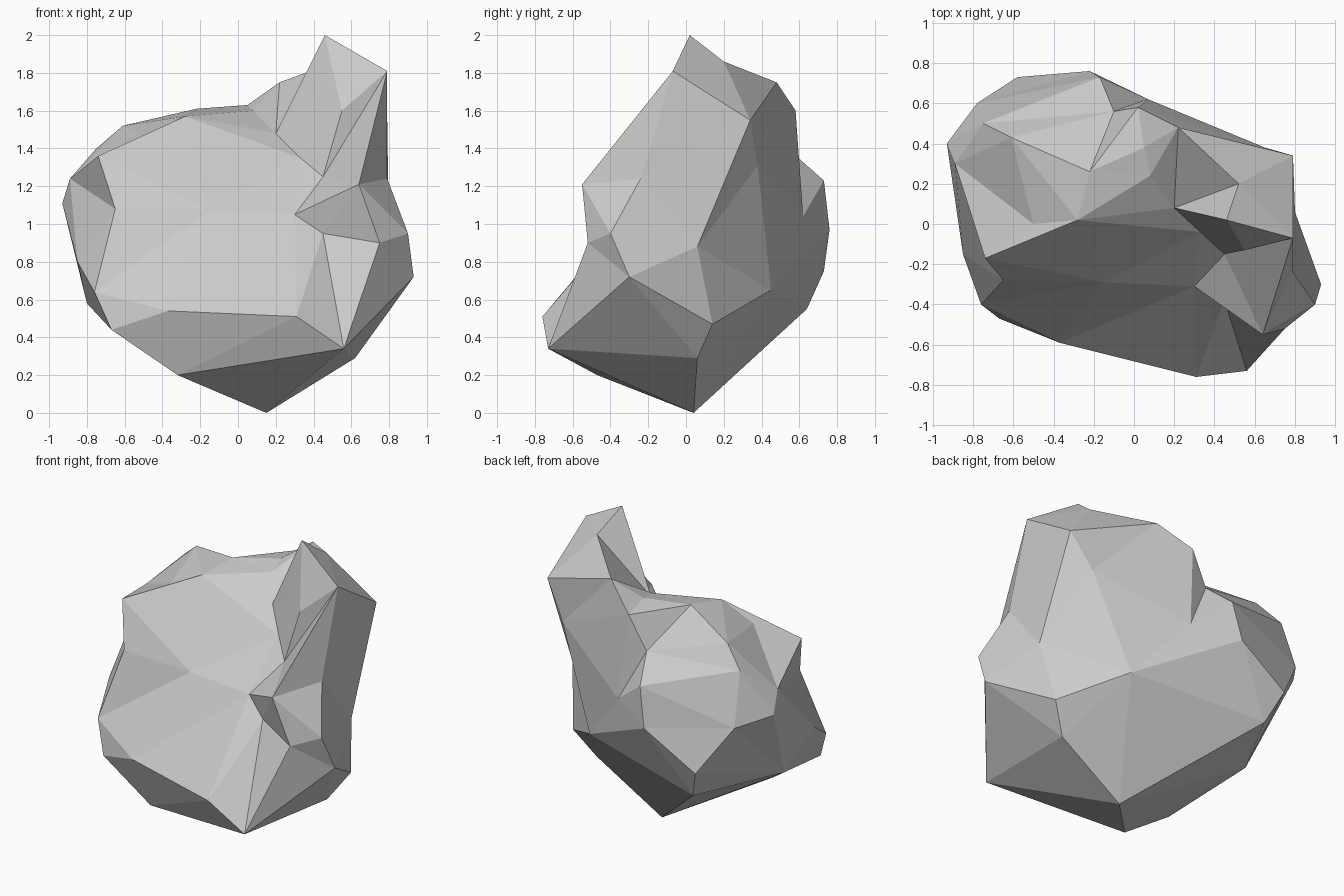
import bpy, bmesh
from mathutils import Vector

if "Cube" in bpy.data.objects:
    bpy.data.objects.remove(bpy.data.objects["Cube"])

CORE = Vector((.3, .05, .95))
PEAK, SHOULDER, RIDGE, CREST = (.46, .02, 2), (.79, -.07, 1.81), (.64, -.55, 1.21), (.08, .24, 1.6)


def faceted_rock(name, corners, core, ridges):
    """Wrap triangles around corner points as seen from the core, so dents survive as well as peaks."""
    bm = bmesh.new()
    home = {bm.verts.new((Vector(p) - core).normalized()): p for p in corners}
    bmesh.ops.convex_hull(bm, input=bm.verts[:])
    # move the corners back to their true places
    vert_at = {}
    for v, p in home.items():
        v.co = p
        vert_at[p] = v
    # turn edges that cross a wanted ridge line
    for a, b in ridges:
        a, b = vert_at[a], vert_at[b]
        for e in a.link_faces and {e for f in a.link_faces for e in f.edges if a not in e.verts}:
            if any(b in f.verts for f in e.link_faces) and b not in e.verts:
                bmesh.utils.edge_rotate(e, False)
                break
    bmesh.ops.recalc_face_normals(bm, faces=bm.faces[:])
    mesh = bpy.data.meshes.new(name)
    bm.to_mesh(mesh)
    bm.free()
    ob = bpy.data.objects.new(name, mesh)
    bpy.context.collection.objects.link(ob)
    return ob


faceted_rock("rock", [
    # pointed base
    (.15, .04, 0), (-.32, -.47, .2), (.62, .06, .29),
    # front belly
    (.56, -.73, .34), (.31, -.76, .51), (-.37, -.59, .54), (-.76, -.4, .64), (-.67, -.47, .44), (-.15, -.29, 1.07),
    (-.65, -.28, 1.08),
    # right flank and front ridge
    RIDGE, (.75, -.52, .9), (.93, -.3, .72), (.9, -.4, .95), (.79, -.24, 1.24), (.74, .14, .47), (.8, .06, .88),
    # lip and groove left of the ridge
    (.3, -.31, 1.05), (.33, -.04, 1.35), (.2, .08, 1.48), (.45, -.38, .95), (.45, -.15, 1.25), (.55, -.13, 1.6),
    # top crest
    CREST, (-.74, -.17, 1.36), (-.5, 0, 1.46), (-.28, .02, 1.57), (-.22, .26, 1.61), (.05, .38, 1.63),
    (-.61, .43, 1.52),
    # horn
    PEAK, SHOULDER, (.79, .34, 1.55), (.52, .2, 1.86), (.22, .48, 1.75), (.02, .58, 1.6), (.65, .38, 1.31),
    # back and left
    (.4, .45, .65), (.07, .62, 1.04), (-.22, .76, .97), (-.5, .64, .55), (-.58, .73, .75), (-.78, .6, 1.06),
    (-.93, .4, 1.11), (-.89, .3, 1.24), (-.75, .5, 1.4), (-.8, .1, .58), (-.85, -.15, .8), (-.17, .73, 1.23),
    (-.1, .56, 1.38)], CORE, [(SHOULDER, RIDGE), (PEAK, SHOULDER), (PEAK, CREST)])
